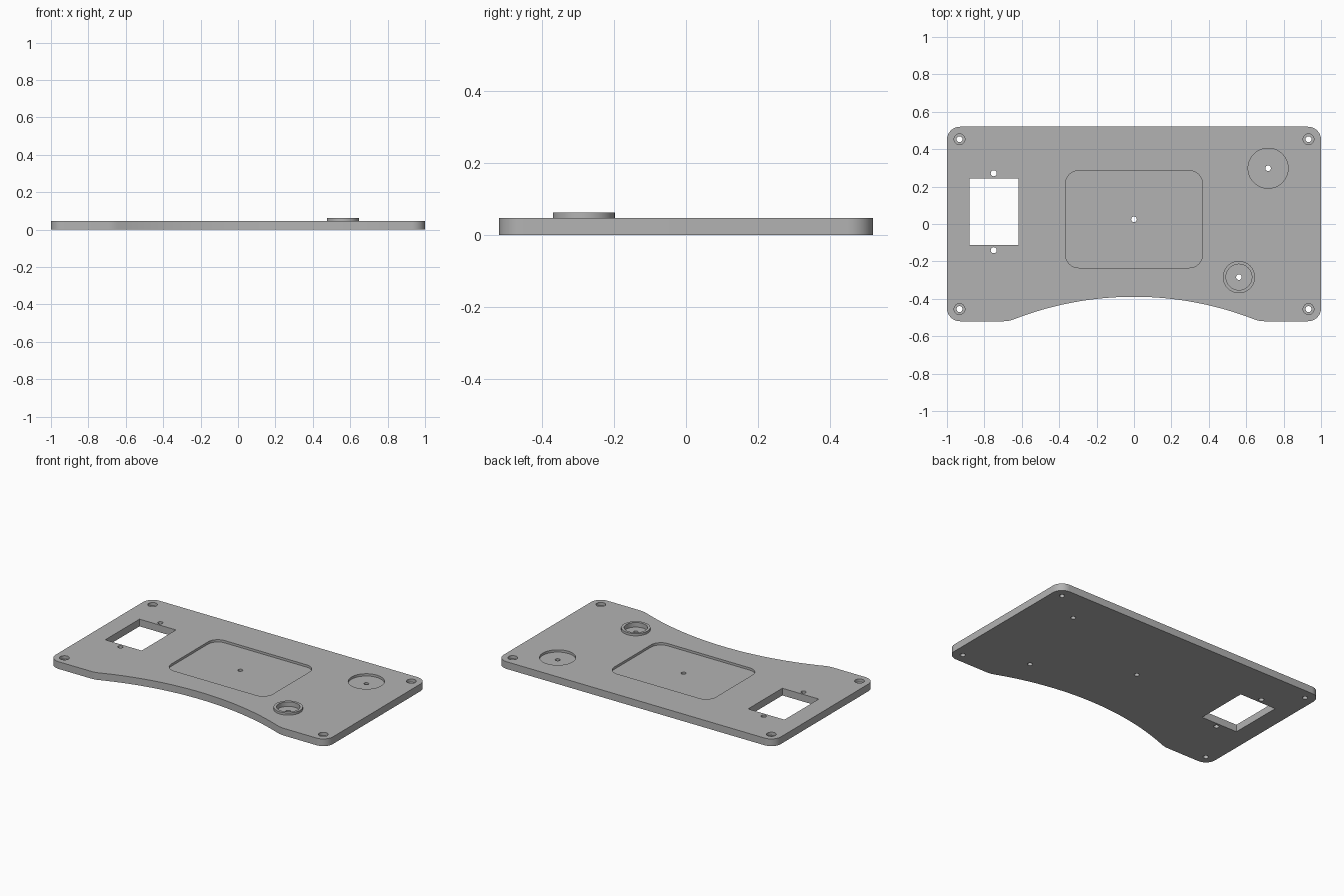
import bpy, bmesh, math
from mathutils import Vector

if "Cube" in bpy.data.objects:
    bpy.data.objects.remove(bpy.data.objects["Cube"])

TOP = 0.047      # plate thickness
HALF_Y = 0.52
EPS = 0.02       # cutter overshoot


def arc(cx, cy, r, a0, a1, n):
    """Points on an arc, angles in degrees."""
    return [(cx + r * math.cos(math.radians(a0 + (a1 - a0) * i / n)),
             cy + r * math.sin(math.radians(a0 + (a1 - a0) * i / n))) for i in range(n + 1)]


def rounded_rect(x0, x1, y0, y1, r):
    return (arc(x1 - r, y1 - r, r, 0, 90, 10) + arc(x0 + r, y1 - r, r, 90, 180, 10)
            + arc(x0 + r, y0 + r, r, 180, 270, 10) + arc(x1 - r, y0 + r, r, 270, 360, 10))


def circle(x, y, r, n=48):
    return arc(x, y, r, 0, 360, n)[:-1]


def prism(name, outline, z0, z1):
    """Extrude a counter-clockwise outline from z0 to z1."""
    bm = bmesh.new()
    face = bm.faces.new([bm.verts.new((x, y, z0)) for x, y in outline])
    up = bmesh.ops.extrude_face_region(bm, geom=[face])
    bmesh.ops.translate(bm, vec=Vector((0, 0, z1 - z0)),
                        verts=[g for g in up["geom"] if isinstance(g, bmesh.types.BMVert)])
    bmesh.ops.recalc_face_normals(bm, faces=bm.faces)
    mesh = bpy.data.meshes.new(name)
    bm.to_mesh(mesh)
    bm.free()
    obj = bpy.data.objects.new(name, mesh)
    bpy.context.collection.objects.link(obj)
    return obj


def combine(target, tool, operation):
    """Apply a boolean and discard the tool."""
    mod = target.modifiers.new("boolean", "BOOLEAN")
    mod.operation, mod.solver, mod.object = operation, "EXACT", tool
    bpy.context.view_layer.objects.active = target
    bpy.ops.object.modifier_apply(modifier=mod.name)
    bpy.data.objects.remove(tool)


# Plate outline: rounded corners and a shallow arched front edge with blended ends
R, r, c = 1.77, 0.15, 0.07
arch_y = -0.389 - R
blend_y = -HALF_Y + r
blend_x = math.sqrt((R + r) ** 2 - (blend_y - arch_y) ** 2)
tilt = math.degrees(math.atan2(blend_x, blend_y - arch_y))
outline = (arc(1 - c, HALF_Y - c, c, 0, 90, 12)
           + arc(-1 + c, HALF_Y - c, c, 90, 180, 12)
           + arc(-1 + c, -HALF_Y + c, c, 180, 270, 12)
           + arc(-blend_x, blend_y, r, 270, 270 + tilt, 6)
           + arc(0, arch_y, R, 90 + tilt, 90 - tilt, 48)[1:-1]
           + arc(blend_x, blend_y, r, 270 - tilt, 270, 6)
           + arc(1 - c, -HALF_Y + c, c, 270, 360, 12))
plate = prism("panel_plate", outline, 0, TOP)

# Raised collar
KNOB = (0.561, -0.284)
combine(plate, prism("collar", circle(*KNOB, 0.086, 64), 0.02, 0.062), "UNION")

# Recesses: outline and floor height
recesses = [
    (rounded_rect(-0.366, 0.366, -0.234, 0.285, 0.07), 0.032),
    (circle(0.717, 0.298, 0.107, 64), 0.032),
    (circle(*KNOB, 0.069, 64), 0.032),
]
# Through holes: centre and radius
holes = [(0, 0.025, 0.015), (0.717, 0.298, 0.015), (*KNOB, 0.015),
         (-0.75, 0.271, 0.016), (-0.75, -0.14, 0.016)]
for sx in (-1, 1):
    for y in (-0.455, 0.453):
        holes.append((sx * 0.933, y, 0.016))
        recesses.append((circle(sx * 0.933, y, 0.029, 32), 0.027))  # counterbore

for shape, floor in recesses:
    combine(plate, prism("cutter", shape, floor, TOP + 0.05), "DIFFERENCE")
for x, y, rad in holes:
    combine(plate, prism("cutter", circle(x, y, rad, 24), -EPS, TOP + EPS), "DIFFERENCE")

# Rectangular window
window = [(-0.617, 0.242), (-0.88, 0.242), (-0.88, -0.111), (-0.617, -0.111)]
combine(plate, prism("cutter", window, -EPS, TOP + EPS), "DIFFERENCE")

# Single grey finish, smooth curved walls with crisp edges
grey = bpy.data.materials.new("plain_grey")
grey.diffuse_color = (0.45, 0.45, 0.45, 1)
grey.use_nodes = True
grey.node_tree.nodes["Principled BSDF"].inputs["Base Color"].default_value = grey.diffuse_color
plate.data.materials.clear()
plate.data.materials.append(grey)
for p in plate.data.polygons:
    p.material_index = 0
bpy.ops.object.select_all(action="DESELECT")
plate.select_set(True)
bpy.context.view_layer.objects.active = plate
bpy.ops.object.shade_smooth_by_angle(angle=math.radians(30))
